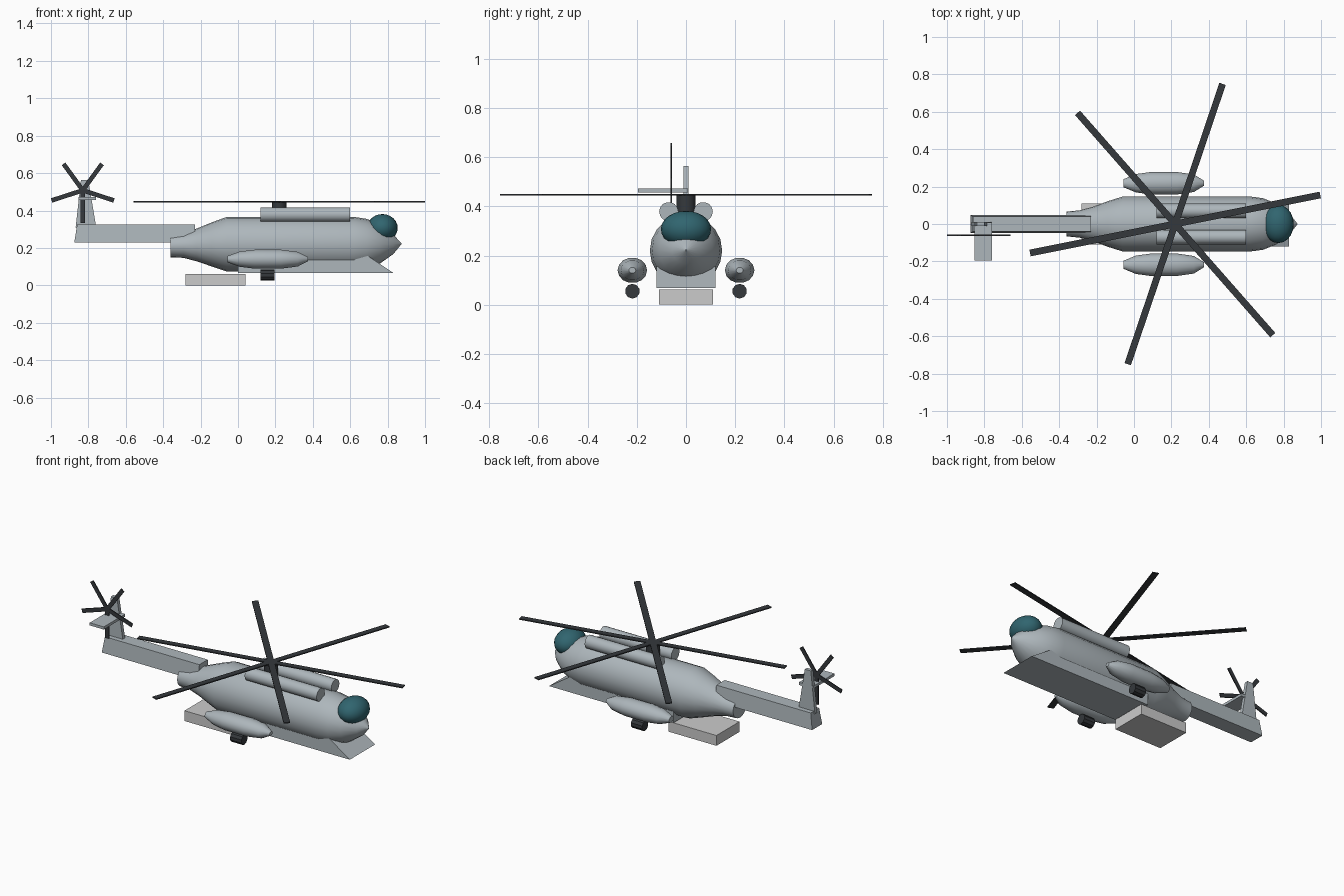
import bpy, bmesh
from math import sin, cos, pi, radians
from mathutils import Matrix

if "Cube" in bpy.data.objects:
    bpy.data.objects.remove(bpy.data.objects["Cube"])


def material(name, rgb):
    m = bpy.data.materials.new(name)
    m.diffuse_color = (*rgb, 1)
    m.use_nodes = True
    m.node_tree.nodes["Principled BSDF"].inputs["Base Color"].default_value = m.diffuse_color
    return m


HULL = material("hull_grey", (0.42, 0.47, 0.50))
PANEL = material("ramp_grey", (0.55, 0.57, 0.54))
DARK = material("dark_rubber", (0.035, 0.04, 0.045))
GLASS = material("canopy_glass", (0.03, 0.13, 0.16))


def finish(name, bm, mat, smooth=False):
    bmesh.ops.recalc_face_normals(bm, faces=bm.faces)
    me = bpy.data.meshes.new(name)
    bm.to_mesh(me)
    bm.free()
    me.materials.append(mat)
    ob = bpy.data.objects.new(name, me)
    bpy.context.collection.objects.link(ob)
    if smooth:
        bpy.ops.object.select_all(action='DESELECT')
        ob.select_set(True)
        bpy.context.view_layer.objects.active = ob
        bpy.ops.object.shade_smooth_by_angle(angle=radians(35))
    return ob


def loft_x(name, rings, y, sides, mat, phase=0.0):
    """Elliptical rings (x, z centre, y radius, z radius) joined along x."""
    bm = bmesh.new()
    loops = []
    for x, z, ry, rz in rings:
        loops.append([bm.verts.new((x, y + ry * cos(phase + 2 * pi * i / sides),
                                    z + rz * sin(phase + 2 * pi * i / sides)))
                      for i in range(sides)])
    for a, b in zip(loops, loops[1:]):
        for i in range(sides):
            j = (i + 1) % sides
            bm.faces.new((a[i], a[j], b[j], b[i]))
    bm.faces.new(loops[0])
    bm.faces.new(loops[-1])
    return finish(name, bm, mat, True)


def side_prism(name, pts, mat, half_bottom, half_top):
    """Four-point side profile (two bottom, two top points) given width in y."""
    bm = bmesh.new()
    widths = (half_bottom, half_bottom, half_top, half_top)
    left, right = ([bm.verts.new((x, s * w, z)) for (x, z), w in zip(pts, widths)]
                   for s in (-1, 1))
    bm.faces.new(left)
    bm.faces.new(right)
    for i in range(4):
        j = (i + 1) % 4
        bm.faces.new((left[i], left[j], right[j], right[i]))
    return finish(name, bm, mat)


def box(name, lo, hi, mat, matrix=Matrix()):
    bm = bmesh.new()
    size = [b - a for a, b in zip(lo, hi)]
    mid = [(a + b) / 2 for a, b in zip(lo, hi)]
    bmesh.ops.create_cube(bm, size=1, matrix=matrix @ Matrix.Translation(mid) @ Matrix.Diagonal((*size, 1)))
    return finish(name, bm, mat)


# Fuselage with tapered tail and pointed nose
loft_x("fuselage", [
    (-0.36, 0.21, 0.066, 0.060), (-0.29, 0.212, 0.073, 0.065),
    (-0.22, 0.216, 0.092, 0.088), (-0.14, 0.219, 0.122, 0.118),
    (-0.06, 0.22, 0.147, 0.146), (0.62, 0.22, 0.147, 0.146),
    (0.69, 0.22, 0.138, 0.135), (0.76, 0.22, 0.110, 0.103),
    (0.83, 0.22, 0.057, 0.053), (0.873, 0.222, 0.003, 0.003)], 0, 20, HULL)

# Belly hull with raked front, and the rear ramp
side_prism("belly_hull", [(0.0, 0.067), (0.83, 0.067), (0.69, 0.16), (0.0, 0.16)], HULL, 0.12, 0.12)
box("rear_ramp", (-0.28, -0.11, 0), (0.04, 0.11, 0.062), PANEL)

# Cockpit glass
bm = bmesh.new()
bmesh.ops.create_uvsphere(bm, u_segments=20, v_segments=12, radius=1,
                          matrix=Matrix.Translation((0.772, 0, 0.307)) @ Matrix.Diagonal((0.082, 0.102, 0.074, 1)))
finish("cockpit_glass", bm, GLASS, True)

# Paired sponsons, wheels and engines
for side, s in (("left", 1), ("right", -1)):
    loft_x(side + "_sponson", [
        (-0.055, 0.14, 0.022, 0.018), (0.01, 0.14, 0.049, 0.042),
        (0.09, 0.14, 0.060, 0.052), (0.23, 0.14, 0.060, 0.052),
        (0.32, 0.14, 0.047, 0.040), (0.373, 0.14, 0.014, 0.012)], s * 0.218, 14, HULL)
    loft_x(side + "_wheel", [(0.12, 0.055, 0.03, 0.03), (0.195, 0.055, 0.03, 0.03)],
           s * 0.218, 10, DARK, pi / 2)
    loft_x(side + "_engine", [(0.12, 0.378, 0.039, 0.039), (0.60, 0.378, 0.039, 0.039)],
           s * 0.07, 14, HULL)

# Rotor mast
bm = bmesh.new()
bmesh.ops.create_cone(bm, cap_ends=True, segments=14, radius1=0.039, radius2=0.039, depth=0.105,
                      matrix=Matrix.Translation((0.22, 0, 0.3925)))
finish("rotor_mast", bm, DARK, True)

# Six main rotor blades
for i in range(6):
    m = Matrix.Translation((0.22, 0, 0.447)) @ Matrix.Rotation(radians(11.3 + 60 * i), 4, 'Z')
    box(f"main_blade_{i + 1}", (0, -0.018, -0.003), (0.791, 0.018, 0.003), DARK, m)

# Tail boom, fin and one-sided stabilizer
side_prism("tail_boom", [(-0.875, 0.23), (-0.23, 0.23), (-0.23, 0.326), (-0.86, 0.326)], HULL, 0.048, 0.04)
side_prism("tail_fin", [(-0.868, 0.31), (-0.758, 0.31), (-0.80, 0.563), (-0.84, 0.563)], HULL, 0.011, 0.011)
box("tail_stabilizer", (-0.852, -0.196, 0.456), (-0.758, 0.008, 0.472), HULL)

# Five tail rotor blades
for i in range(5):
    m = Matrix.Translation((-0.83, -0.06, 0.508)) @ Matrix.Rotation(radians(90 + 72 * i), 4, 'Y')
    box(f"tail_blade_{i + 1}", (0, -0.003, -0.012), (0.175, 0.003, 0.012), DARK, m)
